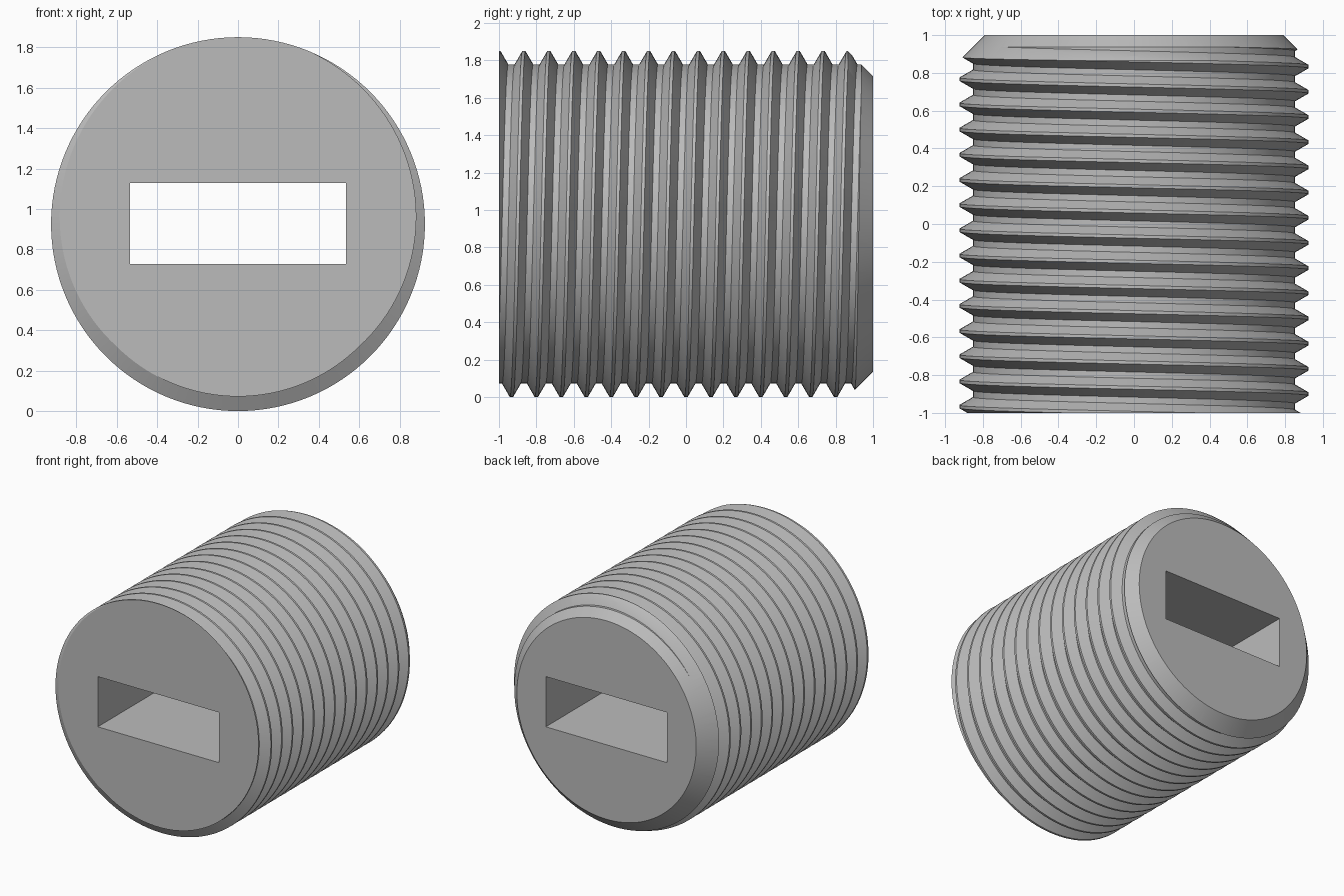
import bpy, bmesh, math
from mathutils import Matrix

if "Cube" in bpy.data.objects:
    bpy.data.objects.remove(bpy.data.objects["Cube"])

R = 0.925            # crest radius, also the height of the axis
PITCH = 2 / 15
ROOT = R - 0.5413 * PITCH
SEG = 128

steel = bpy.data.materials.new("grey steel")
steel.diffuse_color = (0.5, 0.5, 0.5, 1)
steel.use_nodes = True
steel.node_tree.nodes["Principled BSDF"].inputs["Base Color"].default_value = steel.diffuse_color


def make_object(name, bm):
    bmesh.ops.recalc_face_normals(bm, faces=bm.faces)
    mesh = bpy.data.meshes.new(name)
    bm.to_mesh(mesh)
    bm.free()
    mesh.materials.append(steel)
    obj = bpy.data.objects.new(name, mesh)
    bpy.context.collection.objects.link(obj)
    return obj


def threaded_rod():
    """Overlong helical rod; one turn shifts the profile by four rows."""
    profile = [(-1 / 16, R), (1 / 16, R), (3 / 8, ROOT), (5 / 8, ROOT)]
    rows = [((k + dy) * PITCH, r) for k in range(-10, 10) for dy, r in profile]
    bm = bmesh.new()
    grid = []
    for y, r in rows:
        ring = []
        for i in range(SEG):
            a = math.tau * i / SEG
            ring.append(bm.verts.new((r * math.cos(a),
                                      y + PITCH * (0.25 + i / SEG),
                                      R + r * math.sin(a))))
        grid.append(ring)
    for j in range(len(rows) - 1):
        for i in range(SEG):
            if i < SEG - 1:
                bm.faces.new((grid[j][i], grid[j][i + 1],
                              grid[j + 1][i + 1], grid[j + 1][i]))
            elif j + 5 < len(rows):
                bm.faces.new((grid[j][i], grid[j + 4][0],
                              grid[j + 5][0], grid[j + 1][i]))
    # the two open rims close on a point on the axis
    ends = [bm.verts.new((0, s * 1.4, R)) for s in (-1, 1)]
    for e in [e for e in bm.edges if e.is_boundary]:
        end = ends[0 if e.verts[0].co.y < 0 else 1]
        bm.faces.new((e.verts[0], e.verts[1], end))
    return make_object("threaded_plug", bm)


def chamfer_envelope():
    """Turned blank: flat front, 45 degree chamfer at the back."""
    bm = bmesh.new()
    rings = []
    for y, r in ((-1, 1.0), (0.79, 1.0), (1, 0.79)):
        rings.append([bm.verts.new((r * math.cos(math.tau * i / SEG), y,
                                    R + r * math.sin(math.tau * i / SEG)))
                      for i in range(SEG)])
    for a, b in zip(rings, rings[1:]):
        for i in range(SEG):
            n = (i + 1) % SEG
            bm.faces.new((a[i], a[n], b[n], b[i]))
    bm.faces.new(rings[0])
    bm.faces.new(rings[-1])
    return make_object("envelope_cutter", bm)


def slot_cutter():
    """Rectangular slot running right through."""
    bm = bmesh.new()
    bmesh.ops.create_cube(bm, size=1, matrix=Matrix.Translation((0, 0, R + 0.003))
                          @ Matrix.Diagonal((1.07, 3, 0.4, 1)))
    return make_object("slot_cutter", bm)


plug = threaded_rod()
bpy.context.view_layer.objects.active = plug
plug.select_set(True)
for cutter, operation in ((chamfer_envelope(), 'INTERSECT'),
                          (slot_cutter(), 'DIFFERENCE')):
    cutter.hide_render = True
    mod = plug.modifiers.new(cutter.name, 'BOOLEAN')
    mod.operation = operation
    mod.solver = 'EXACT'
    mod.object = cutter
    bpy.ops.object.modifier_apply(modifier=mod.name)
    bpy.data.objects.remove(cutter)

bpy.ops.object.shade_smooth_by_angle(angle=math.radians(25))
